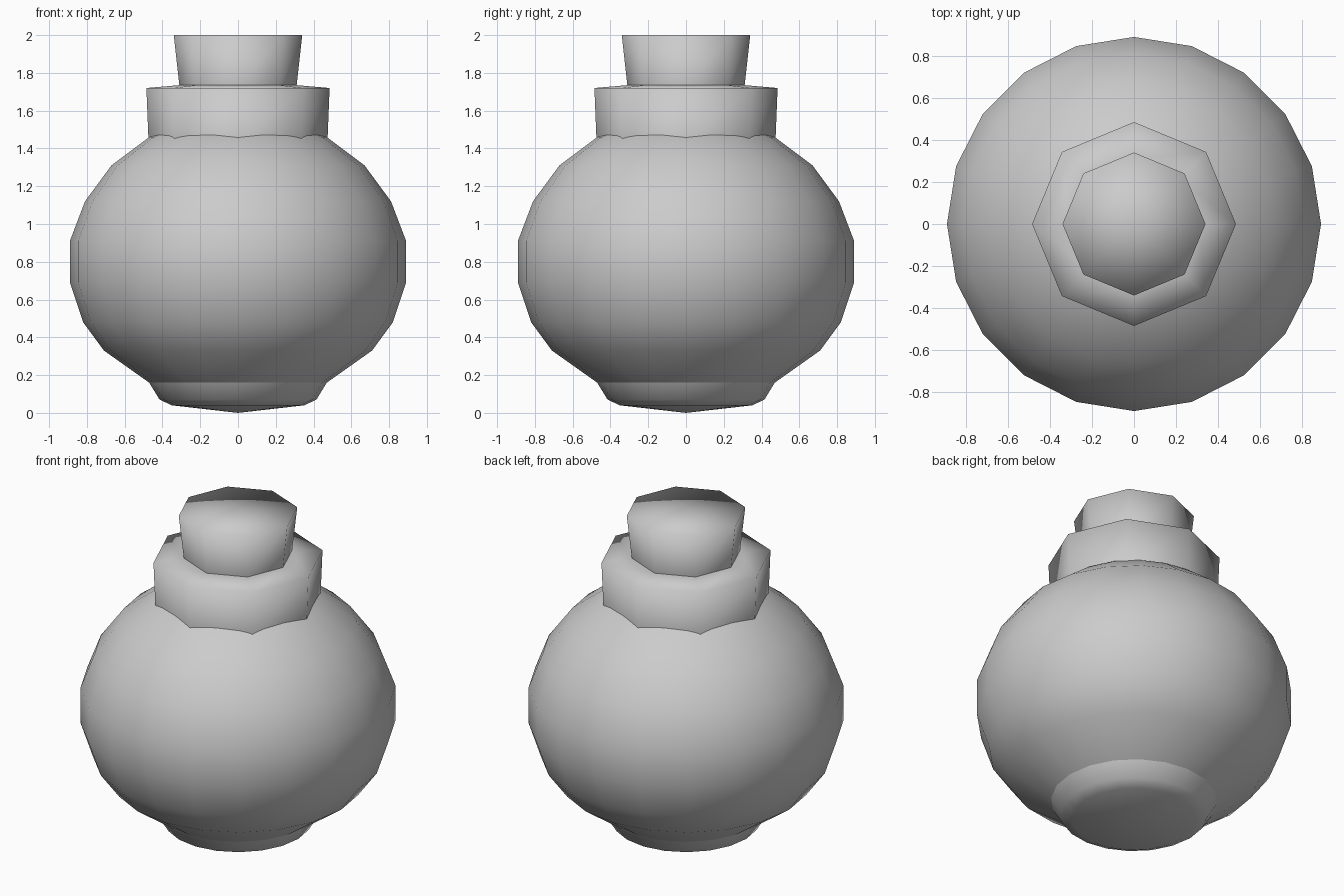
import bpy
import bmesh
from math import cos, sin, tau

cube = bpy.data.objects.get("Cube")
if cube:
    bpy.data.objects.remove(cube, do_unlink=True)

# One plain grey for every part
grey = bpy.data.materials.new("plain grey")
grey.use_nodes = True
grey.diffuse_color = (0.6, 0.6, 0.6, 1)
grey.node_tree.nodes["Principled BSDF"].inputs["Base Color"].default_value = (0.6, 0.6, 0.6, 1)


def lathe(name, profile, sides):
    """Turn a bottom-to-top (radius, z) profile about the z axis; radius 0 makes a pole."""
    bm = bmesh.new()
    rings = []
    for r, z in profile:
        count = sides if r else 1
        rings.append([bm.verts.new((r * cos(tau * i / sides), r * sin(tau * i / sides), z))
                      for i in range(count)])
    for low, high in zip(rings, rings[1:]):
        for i in range(sides):
            j = (i + 1) % sides
            corners = [low[i % len(low)], low[j % len(low)],
                       high[j % len(high)], high[i % len(high)]]
            bm.faces.new(list(dict.fromkeys(corners)))
    for face in bm.faces:
        face.smooth = True
    mesh = bpy.data.meshes.new(name)
    bm.to_mesh(mesh)
    bm.free()
    mesh.materials.append(grey)
    obj = bpy.data.objects.new(name, mesh)
    bpy.context.collection.objects.link(obj)
    return obj


# Round bowl, closed inside the collar
lathe("flask_body", [(0.47, 0.16), (0.71, 0.33), (0.82, 0.48), (0.89, 0.69), (0.89, 0.91),
                     (0.81, 1.12), (0.67, 1.31), (0.47, 1.46), (0.25, 1.55), (0, 1.58)], 20)

# Shallow foot with a slightly pointed underside
lathe("foot", [(0, 0), (0.35, 0.04), (0.415, 0.07), (0.47, 0.16)], 20)

# Eight-sided collar sunk into the bowl
lathe("neck_collar", [(0.473, 1.42), (0.485, 1.72), (0.31, 1.735), (0, 1.735)], 8)

# Flared stopper
lathe("stopper", [(0.31, 1.73), (0.34, 2.0), (0, 2.0)], 8)
